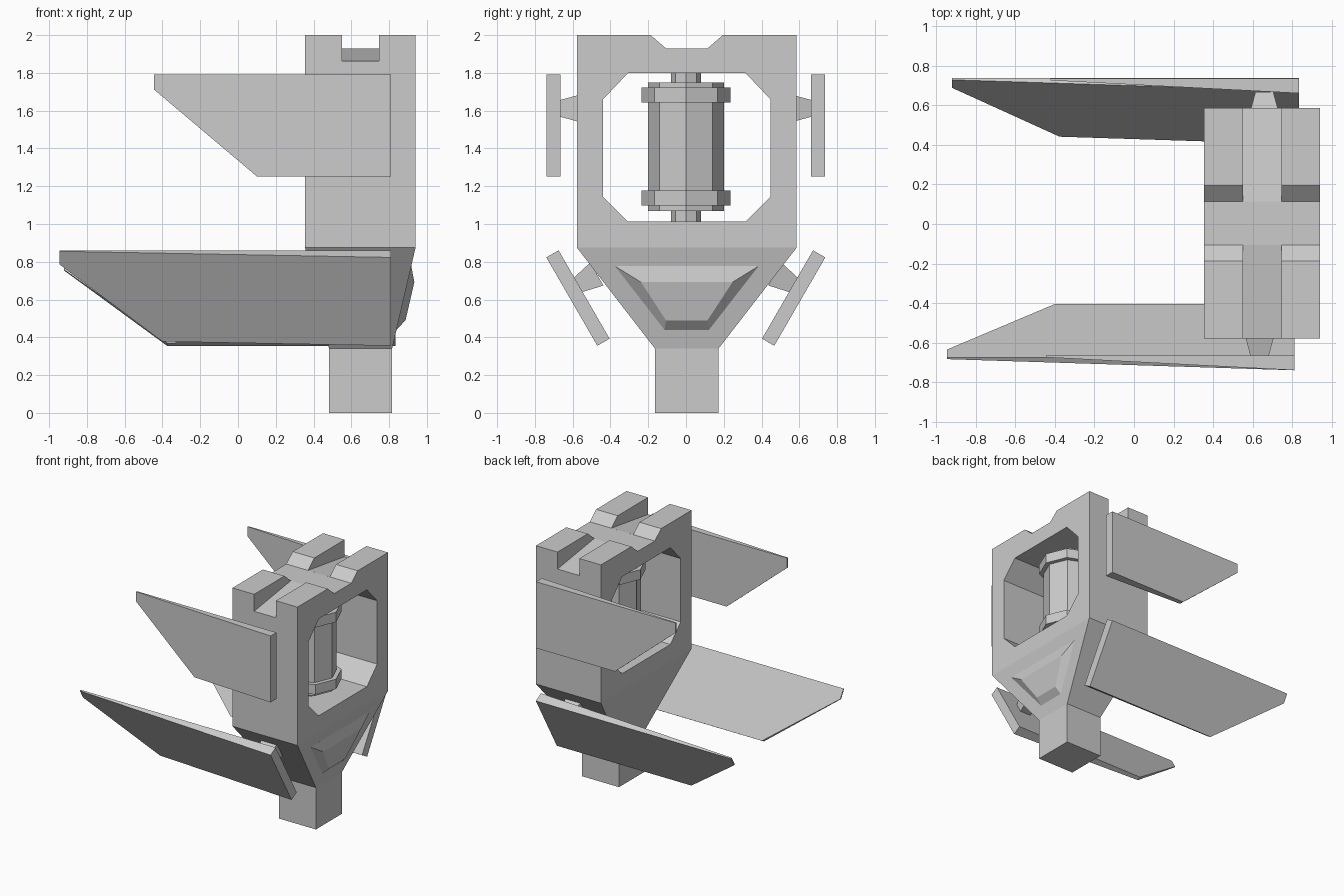
import bpy, bmesh
from math import radians, sin, cos, pi
from mathutils import Matrix, Vector

if "Cube" in bpy.data.objects:
    bpy.data.objects.remove(bpy.data.objects["Cube"])

CX, CY = 0.647, 0.004   # centre of the main body


def loft(name, rings, matrix=Matrix()):
    """Closed solid through rings of equal point count."""
    bm = bmesh.new()
    vs = [[bm.verts.new(matrix @ Vector(p)) for p in r] for r in rings]
    n = len(rings[0])
    for a, b in zip(vs, vs[1:]):
        for i in range(n):
            j = (i + 1) % n
            bm.faces.new((a[i], a[j], b[j], b[i]))
    bm.faces.new(vs[0][::-1])
    bm.faces.new(vs[-1])
    bmesh.ops.recalc_face_normals(bm, faces=bm.faces)
    me = bpy.data.meshes.new(name)
    bm.to_mesh(me)
    bm.free()
    ob = bpy.data.objects.new(name, me)
    bpy.context.collection.objects.link(ob)
    return ob


def rect(x0, x1, y, z):
    return [(x0, CY - y, z), (x1, CY - y, z), (x1, CY + y, z), (x0, CY + y, z)]


def prism_x(name, profile, x0, x1):
    """Extrude a (y, z) profile along x."""
    return loft(name, [[(x, CY + y, z) for y, z in profile] for x in (x0, x1)])


def cut(target, cutter):
    mod = target.modifiers.new("cut", 'BOOLEAN')
    mod.operation, mod.solver, mod.object = 'DIFFERENCE', 'EXACT', cutter
    bpy.context.view_layer.objects.active = target
    bpy.ops.object.modifier_apply(modifier=mod.name)
    bpy.data.objects.remove(cutter)


# Main body: upright block tapering to the stem
body = loft("body_frame", [rect(0.482, 0.816, 0.168, 0.34),
                           rect(0.355, 0.94, 0.582, 0.875),
                           rect(0.355, 0.94, 0.582, 2.0)])
# Chamfered window through the body
half = [(0.31, 1.80), (0.443, 1.66), (0.443, 1.145), (0.31, 1.012)]
window = half + [(-y, z) for y, z in half[::-1]]
cut(body, prism_x("window_cutter", window, 0.2, 1.1))
# Crossing grooves in the top
cut(body, prism_x("long_groove_cutter",
                  [(-0.11, 1.93), (0.11, 1.93), (0.275, 2.072), (-0.275, 2.072)], 0.2, 1.1))
cut(body, prism_x("cross_groove_cutter",
                  [(-0.65, 1.852), (0, 1.946), (0.65, 1.852), (0.65, 2.1), (-0.65, 2.1)],
                  0.55, 0.746))

# Stem at the bottom
loft("stem", [rect(0.482, 0.816, 0.168, 0), rect(0.482, 0.816, 0.168, 0.345)])


# Raised panel on the sloping lower face
def panel_ring(pts, lift):
    return [(0.816 + (z - 0.34) * 0.2318 + lift, CY + y, z) for y, z in pts]


outer = [(-0.38, 0.777), (0.38, 0.777), (0.118, 0.44), (-0.118, 0.44)]
inner = [(-0.242, 0.692), (0.242, 0.692), (0.11, 0.49), (-0.11, 0.49)]
loft("raised_panel", [panel_ring(outer, -0.01), panel_ring(outer, 0.0),
                      panel_ring(inner, 0.036)])


# Octagonal core inside the window
def octagon(r, z):
    return [(CX + r * cos(i * pi / 4), r * sin(i * pi / 4), z) for i in range(8)]


for name, r, z0, z1 in [("core_rod", 0.08, 1.0, 1.81),
                        ("core_barrel", 0.2, 1.07, 1.75),
                        ("core_collar_lower", 0.236, 1.098, 1.178),
                        ("core_collar_upper", 0.236, 1.643, 1.723)]:
    loft(name, [octagon(r, z0), octagon(r, z1)])


# Tapered blades on struts: local x along the blade, y thickness, z height
def blade(name, side, y, z, tilt, extra, strut_z, strut_len):
    dx = 0.012 * side
    m = Matrix.Translation((dx, y, z)) @ Matrix.Rotation(radians(tilt), 4, 'X')
    root, tip, t = 0.823, -0.433 - extra, 0.0375
    prof = [(tip, 0.27), (root, 0.27), (root, -0.27), (tip + 0.545, -0.27), (tip, 0.19)]
    slope = (2 * t - 0.01) / (root - tip)
    loft(name + "_blade", [[(x, t, h) for x, h in prof],
                           [(x, -t + (root - x) * slope, h) for x, h in prof]], m)

    def sq(w, h, d):
        return [(CX - w, d, strut_z - h), (CX + w, d, strut_z - h),
                (CX + w, d, strut_z + h), (CX - w, d, strut_z + h)]
    loft(name + "_strut", [sq(0.045, 0.043, -side * 0.03),
                           sq(0.072, 0.07, -side * strut_len)], m)


for label, s in (("front", -1), ("rear", 1)):
    blade(label + "_upper", s, 0.7 * s - 0.0015, 1.522, 0, 0, 0.09, 0.13)
    blade(label + "_lower", s, 0.571 * s - 0.001, 0.608, -30 * s, 0.5, 0.06, 0.15)
